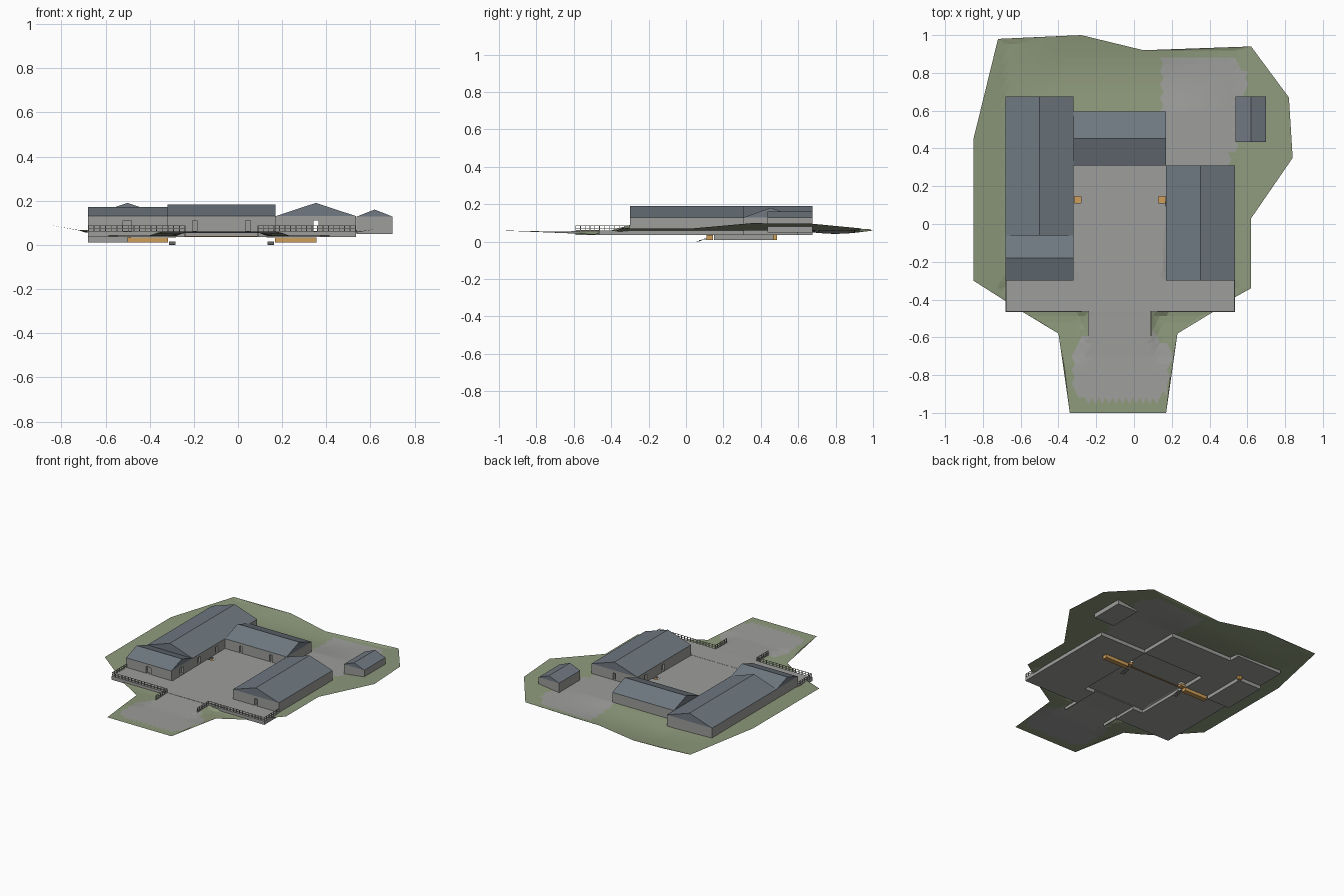
import bpy, bmesh, math
from mathutils import Vector
from mathutils.geometry import delaunay_2d_cdt

if "Cube" in bpy.data.objects:
    bpy.data.objects.remove(bpy.data.objects["Cube"])


def mat(name, rgb):
    m = bpy.data.materials.new(name)
    m.diffuse_color = (*rgb, 1)
    m.use_nodes = True
    m.node_tree.nodes["Principled BSDF"].inputs["Base Color"].default_value = m.diffuse_color
    return m


GRASS = mat("grass green", (0.27, 0.32, 0.20))
STONE = mat("paving grey", (0.34, 0.34, 0.33))
SLATE = mat("roof slate", (0.16, 0.19, 0.22))
OCHRE = mat("passage orange", (0.62, 0.34, 0.10))


def make(name, verts, faces, *mats):
    me = bpy.data.meshes.new(name)
    me.from_pydata(verts, [], faces)
    for m in mats:
        me.materials.append(m)
    ob = bpy.data.objects.new(name, me)
    bpy.context.collection.objects.link(ob)
    return ob


def box_data(boxes):
    vs, fs = [], []
    for x0, x1, y0, y1, z0, z1 in boxes:
        n = len(vs)
        vs += [(x, y, z) for z in (z0, z1) for x, y in ((x0, y0), (x1, y0), (x1, y1), (x0, y1))]
        fs += [[n + i for i in f] for f in ((3, 2, 1, 0), (4, 5, 6, 7), (0, 1, 5, 4),
                                            (1, 2, 6, 5), (2, 3, 7, 6), (3, 0, 4, 7))]
    return vs, fs


def boxes(name, m, *bs):
    return make(name, *box_data(bs), m)


def roof(name, x0, x1, y0, y1, z0, z1, axis):
    """Closed gable prism with its ridge along the given axis."""
    xm, ym = (x0 + x1) / 2, (y0 + y1) / 2
    vs = [(x0, y0, z0), (x1, y0, z0), (x1, y1, z0), (x0, y1, z0)]
    if axis == "y":
        vs += [(xm, y0, z1), (xm, y1, z1)]
        fs = [(3, 2, 1, 0), (0, 1, 4), (2, 3, 5), (1, 2, 5, 4), (3, 0, 4, 5)]
    else:
        vs += [(x0, ym, z1), (x1, ym, z1)]
        fs = [(3, 2, 1, 0), (3, 0, 4), (1, 2, 5), (0, 1, 5, 4), (2, 3, 4, 5)]
    return make(name, vs, fs, SLATE)


def building(name, x0, x1, y0, y1, base, eave, ridge, axis, doors=()):
    walls = boxes(name + "_walls", STONE, (x0, x1, y0, y1, base, eave))
    roof(name + "_roof", x0, x1, y0, y1, eave, ridge, axis)
    for i, d in enumerate(doors):
        cut = boxes(f"{name}_door_cutter_{i}", STONE, d)
        cut.hide_render = True
        cut.hide_viewport = True
        cut.display_type = "WIRE"
        b = walls.modifiers.new("door", "BOOLEAN")
        b.operation, b.object, b.solver = "DIFFERENCE", cut, "EXACT"


def inside(p, poly):
    hit = False
    for (ax, ay), (bx, by) in zip(poly, poly[1:] + poly[:1]):
        if (ay > p[1]) != (by > p[1]) and p[0] < (bx - ax) * (p[1] - ay) / (by - ay) + ax:
            hit = not hit
    return hit


# Ground sheet: outline, paved zones and stairwell openings
LEVEL = 0.06
outline = [(-.72, .98), (-.28, 1), (.05, .92), (.62, .94), (.82, .67), (.84, .35), (.62, .03),
           (.62, -.34), (.53, -.39), (.42, -.465), (.23, -.58), (.17, -1), (-.34, -1), (-.40, -.58),
           (-.59, -.465), (-.85, -.30), (-.85, .45)][::-1]
yard = [(-.32, .31), (-.32, -.30), (-.24, -.465), (-.24, -.6), (.09, -.6), (.09, -.465),
        (.17, -.30), (.17, .31)]
plaza = [(-.25, -.58), (-.33, -.67), (-.31, -.89), (-.24, -.94), (.12, -.94), (.17, -.88),
         (.20, -.68), (.11, -.58)]
back_yard = [(.155, .30), (.155, .88), (.51, .88), (.60, .80), (.59, .68), (.54, .66),
             (.54, .43), (.57, .40), (.50, .38), (.50, .30)]
wells = [(-.316, -.28), (.13, .168)]
WELL_Y = (.11, .145)


def height(x, y):
    z = LEVEL
    z += max(0, -.68 - x) * .17 + max(0, x - .54) * .13
    if y > .6 and -.72 < x < .55:
        z -= .018 * math.sin(math.pi * min(1, (y - .6) / .4)) * min(1, (.55 - x) * 3, (x + .72) * 3)
    if y < -.42:
        side = max(-.24 - x, x - .09, 0)
        z -= min(.02, side * .5) * max(0, 1 - abs(y + .5) / .25)
        z -= .006 * max(0, 1 - abs(y + .7) / .3)
    if -.7 < x < .55 and -.45 < y < -.28:
        z = min(z, .055)
    return z if not (-.31 < x < .16 and -.47 < y < .3) else LEVEL


pts, edges = [], []


def loop(poly):
    n = len(pts)
    pts.extend(Vector(p) for p in poly)
    ids = list(range(n, n + len(poly)))
    edges.extend(zip(ids, ids[1:] + ids[:1]))
    return ids


face = loop(outline)
loop(yard)
for a, b in wells:
    loop([(a, WELL_Y[0]), (b, WELL_Y[0]), (b, WELL_Y[1]), (a, WELL_Y[1])])
step = .036
for j in range(56):
    for i in range(50):
        p = (-.87 + (i + .5 * (j % 2)) * step, -.99 + j * step)
        if inside(p, outline):
            pts.append(Vector(p))
v2, _, tris, *_ = delaunay_2d_cdt(pts, edges, [], 0, 1e-5)
keep, paved = [], []
for t in tris:
    c = sum((v2[k] for k in t), Vector((0, 0))) / 3
    if not inside(c, outline):
        continue
    if any(a < c.x < b for a, b in wells) and WELL_Y[0] < c.y < WELL_Y[1]:
        continue
    keep.append(t)
    paved.append(any(inside(c, z) for z in (yard, plaza, back_yard)))
ground = make("ground", [(v.x, v.y, height(v.x, v.y)) for v in v2], keep, GRASS, STONE)
for p, flag in zip(ground.data.polygons, paved):
    p.material_index = int(flag)
bm = bmesh.new()
bm.from_mesh(ground.data)
bmesh.ops.delete(bm, geom=[v for v in bm.verts if not v.link_faces], context="VERTS")
for f in bm.faces:
    if f.normal.z < 0:
        f.normal_flip()
bm.to_mesh(ground.data)
bm.free()

# Raised terraces and retaining walls of the entrance ramp
boxes("terrace", STONE, (-.68, -.24, -.465, -.295, .035, .061), (.09, .535, -.465, -.295, .035, .061),
      (-.24, .09, -.465, -.295, .055, .061))
boxes("ramp_walls", STONE, (-.243, -.237, -.59, -.465, .035, .062), (.087, .093, -.59, -.465, .035, .062))

# Buildings around the yard
EAVE = .13
building("west_front", -.68, -.32, -.30, -.06, .035, EAVE, .172, "x",
         [(-.52, -.483, -.31, -.285, .062, .11), (-.335, -.31, -.20, -.165, .062, .11)])
building("west_wing", -.68, -.32, -.06, .675, .035, EAVE, .19, "y",
         [(-.335, -.31, y, y + .03, .062, .11) for y in (0.0, .2)])
building("north_wing", -.32, .17, .31, .595, .035, EAVE, .182, "x",
         [(x, x + .022, .30, .325, .062, .11) for x in (-.207, .034)])
building("east_wing", .17, .535, -.30, .31, .035, EAVE, .19, "y",
         [(.343, .364, -.31, .32, .062, .11)] + [(.16, .185, y, y + .03, .062, .11) for y in (0.0, .2)])
building("shed", .537, .70, .435, .675, .05, .128, .16, "y")

# Cellar and underground passages
boxes("cellar", STONE, (-.68, -.50, .15, .47, .01, .055))
boxes("cellar_door", OCHRE, (-.51, -.485, .465, .487, .01, .052))
y0, y1 = WELL_Y
boxes("passages", OCHRE, (-.50, -.316, y0, y1, .01, .033), (.168, .355, y0, y1, .01, .033),
      (-.28, .13, y0, y0 + .006, .036, .041))
for (a, b), side in zip(wells, ("west", "east")):
    boxes(side + "_stairwell", OCHRE, (a, b, y0, y1, .033, .05))
    boxes(side + "_stairs", STONE, *[(a + .004, b - .004, y1 - .05 - .013 * k, y1 - .035 - .013 * k,
                                      .012 - .004 * k, .016 - .004 * k) for k in range(4)])


# Railings: posts with two bars along a path
def railing(name, path, z=LEVEL, h=.027, t=.002):
    bs = []
    for (ax, ay), (bx, by) in zip(path, path[1:]):
        x0, x1, ya, yb = min(ax, bx), max(ax, bx), min(ay, by), max(ay, by)
        for zz in (z + h * .5, z + h):
            bs.append((x0 - t, x1 + t, ya - t, yb + t, zz - t, zz))
        n = max(1, round(max(x1 - x0, yb - ya) / .025))
        for k in range(n + 1):
            x, y = ax + (bx - ax) * k / n, ay + (by - ay) * k / n
            bs.append((x - t, x + t, y - t, y + t, z, z + h))
    boxes(name, STONE, *bs)


railing("west_railing", [(-.677, -.30), (-.677, -.462), (-.24, -.462), (-.24, -.59)])
railing("east_railing", [(.532, -.30), (.532, -.462), (.09, -.462), (.09, -.59)])
